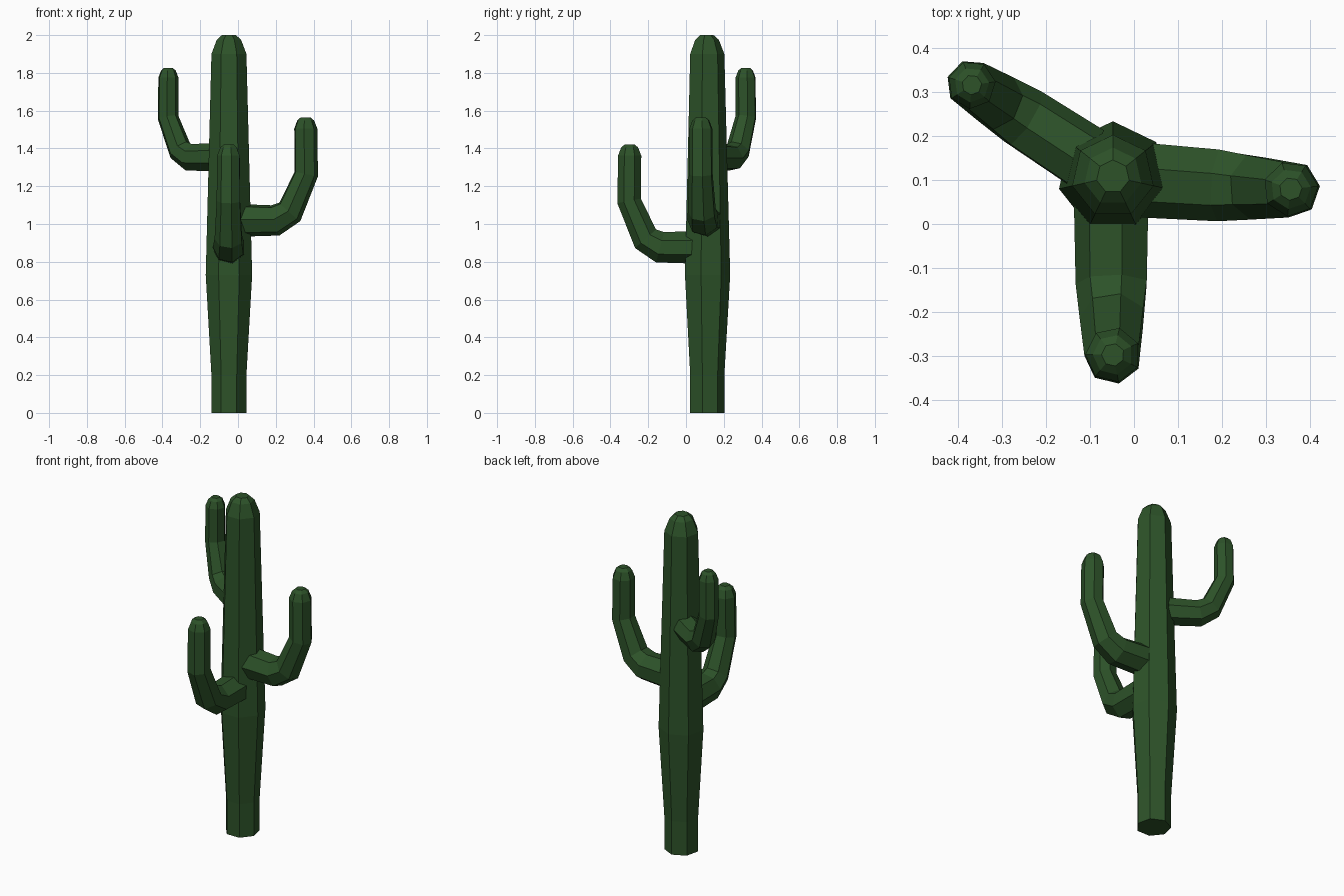
import bpy, bmesh
from math import sin, cos, tau, radians
from mathutils import Vector

if "Cube" in bpy.data.objects:
    bpy.data.objects.remove(bpy.data.objects["Cube"])

SIDES = 7
AXIS = Vector((-0.048, 0.108, 0))

green = bpy.data.materials.new("cactus_green")
green.diffuse_color = (0.026, 0.085, 0.022, 1)
green.use_nodes = True
green.node_tree.nodes["Principled BSDF"].inputs["Base Color"].default_value = green.diffuse_color


def limb(name, path, angle, roll=0, base_z=0, scale=1, push=0):
    """Seven-sided tube along (outward, up, radius) points in a vertical plane."""
    a = radians(angle)
    out, side, up = Vector((cos(a), sin(a), 0)), Vector((-sin(a), cos(a), 0)), Vector((0, 0, 1))
    pts = [Vector((u, w)) for u, w, r in path]
    bm = bmesh.new()
    rings = []
    for i, (u, w, r) in enumerate(path):
        # tangent bisects the neighbouring segments
        t = Vector((0, 0))
        if i > 0:
            t += (pts[i] - pts[i - 1]).normalized()
        if i < len(pts) - 1:
            t += (pts[i + 1] - pts[i]).normalized()
        t.normalize()
        n = out * t.y - up * t.x
        c = AXIS + out * (u * scale + push) + up * (base_z + w * scale)
        ring = []
        for k in range(SIDES):
            f = radians(roll) + tau * k / SIDES
            ring.append(bm.verts.new(c + (n * cos(f) + side * sin(f)) * r * scale))
        rings.append(ring)
    for p, q in zip(rings, rings[1:]):
        for k in range(SIDES):
            j = (k + 1) % SIDES
            bm.faces.new((p[k], p[j], q[j], q[k]))
    bm.faces.new(rings[0][::-1])
    bm.faces.new(rings[-1])
    mesh = bpy.data.meshes.new(name)
    bm.to_mesh(mesh)
    bm.free()
    mesh.materials.append(green)
    obj = bpy.data.objects.new(name, mesh)
    bpy.context.collection.objects.link(obj)


# Trunk: narrow foot, swollen middle, rounded crown
TRUNK = [(0, 0, 0.095), (0, 0.2, 0.095), (0, 0.73, 0.126), (0, 1.9, 0.095),
         (0, 1.975, 0.066), (0, 2.0, 0.038)]
limb("trunk", TRUNK, 90)

# Arms: one elbow shape, reused at three heights and headings
ARM = [(0.05, 0, 0.089), (0.245, 0, 0.085), (0.322, 0.045, 0.076), (0.409, 0.245, 0.065),
       (0.406, 0.485, 0.063), (0.406, 0.528, 0.046), (0.406, 0.545, 0.026)]
limb("right_arm", ARM, -4, 10, 1.02)
limb("front_arm", ARM, -90, 12, 0.877)
limb("left_arm", ARM, 147, 15, 1.353, 0.87, 0.03)
